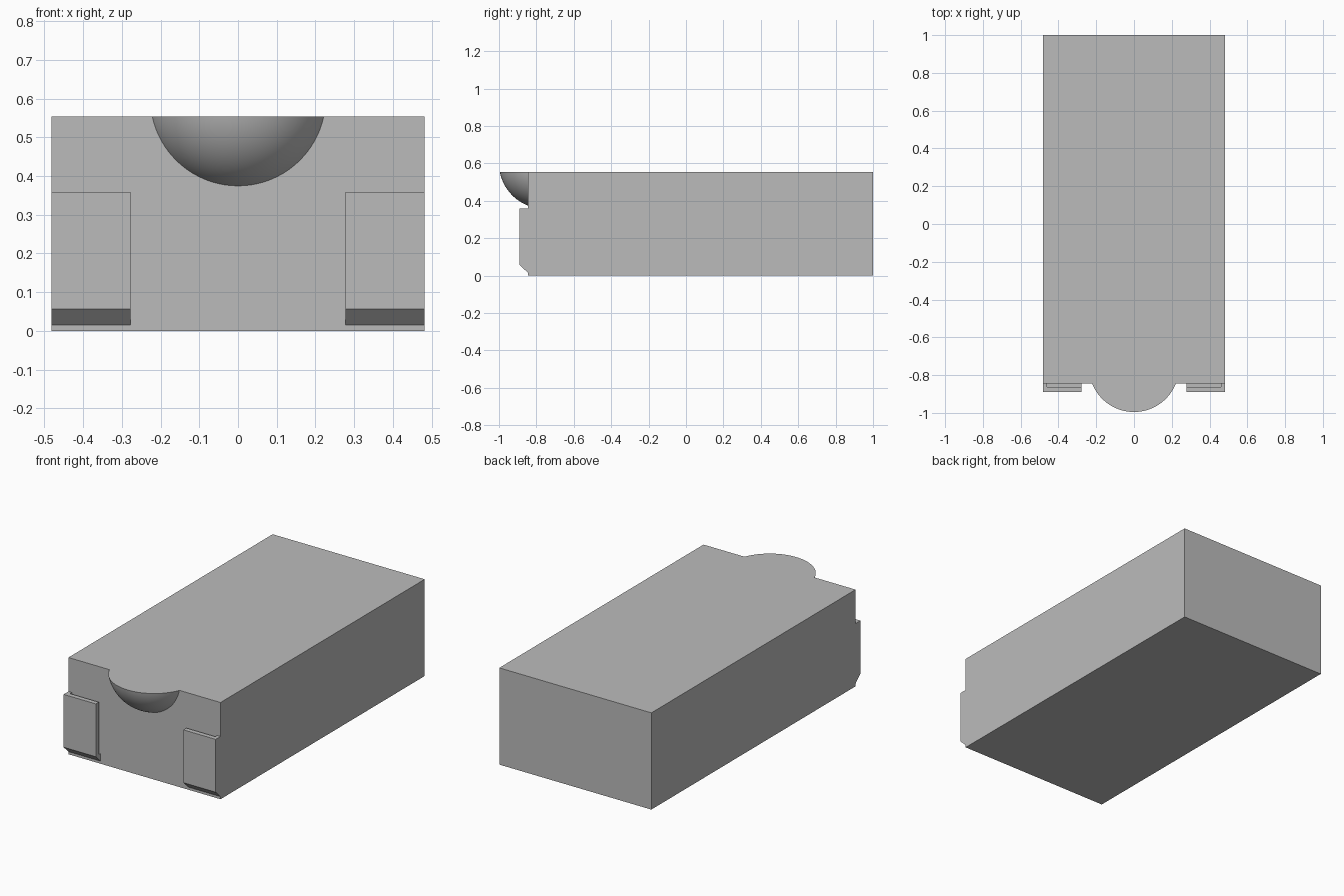
import bpy
import bmesh
from mathutils import Matrix, Vector

cube = bpy.data.objects.get("Cube")
if cube:
    bpy.data.objects.remove(cube, do_unlink=True)

HALF_W, TOP, FRONT, BACK = 0.481, 0.553, -0.845, 1.0

grey = bpy.data.materials.new("plain grey")
grey.use_nodes = True
grey.diffuse_color = (0.5, 0.5, 0.5, 1)
grey.node_tree.nodes["Principled BSDF"].inputs["Base Color"].default_value = (0.5, 0.5, 0.5, 1)


def make_object(name, bm):
    bmesh.ops.recalc_face_normals(bm, faces=bm.faces)
    mesh = bpy.data.meshes.new(name)
    bm.to_mesh(mesh)
    bm.free()
    mesh.materials.append(grey)
    obj = bpy.data.objects.new(name, mesh)
    bpy.context.collection.objects.link(obj)
    return obj


def add_prism(bm, profile, x0, x1):
    """Extrude a (y, z) profile from x0 to x1."""
    face = bm.faces.new([bm.verts.new((x0, y, z)) for y, z in profile])
    new = bmesh.ops.extrude_face_region(bm, geom=[face])["geom"]
    verts = [v for v in new if isinstance(v, bmesh.types.BMVert)]
    bmesh.ops.translate(bm, verts=verts, vec=(x1 - x0, 0, 0))


# Long rectangular body
bm = bmesh.new()
add_prism(bm, [(FRONT, 0), (BACK, 0), (BACK, TOP), (FRONT, TOP)], -HALF_W, HALF_W)
make_object("body", bm)

# Domed bump on the front, cut flush with the top and the front wall
bm = bmesh.new()
bmesh.ops.create_uvsphere(bm, u_segments=96, v_segments=64, radius=0.243,
                          matrix=Matrix.Translation((0, -0.757, 0.601)))
for point, normal, cap in (((0, 0, TOP), (0, 0, 1), True),
                           ((0, FRONT, 0), (0, 1, 0), False)):
    cut = bmesh.ops.bisect_plane(bm, geom=bm.verts[:] + bm.edges[:] + bm.faces[:],
                                 plane_co=Vector(point), plane_no=Vector(normal),
                                 clear_outer=True)["geom_cut"]
    if cap:
        edges = [e for e in cut if isinstance(e, bmesh.types.BMEdge)]
        bmesh.ops.contextual_create(bm, geom=edges)
dome = make_object("front_dome", bm)
bpy.ops.object.select_all(action="DESELECT")
dome.select_set(True)
bpy.context.view_layer.objects.active = dome
bpy.ops.object.shade_smooth_by_angle()

# Raised front pads: a plate with a chamfered foot, held off the wall by an outer rib
PAD_FRONT, GAP, PAD_TOP, FOOT = -0.889, -0.862, 0.359, 0.057
for side, name in ((1, "left_pad"), (-1, "right_pad")):
    bm = bmesh.new()
    add_prism(bm, [(PAD_FRONT, FOOT), (FRONT, 0.015), (FRONT, FOOT), (GAP, FOOT),
                   (GAP, PAD_TOP), (PAD_FRONT, PAD_TOP)],
              side * 0.277, side * HALF_W)
    add_prism(bm, [(GAP, FOOT), (FRONT, FOOT), (FRONT, PAD_TOP), (GAP, PAD_TOP)],
              side * 0.46, side * HALF_W)
    make_object(name, bm)
